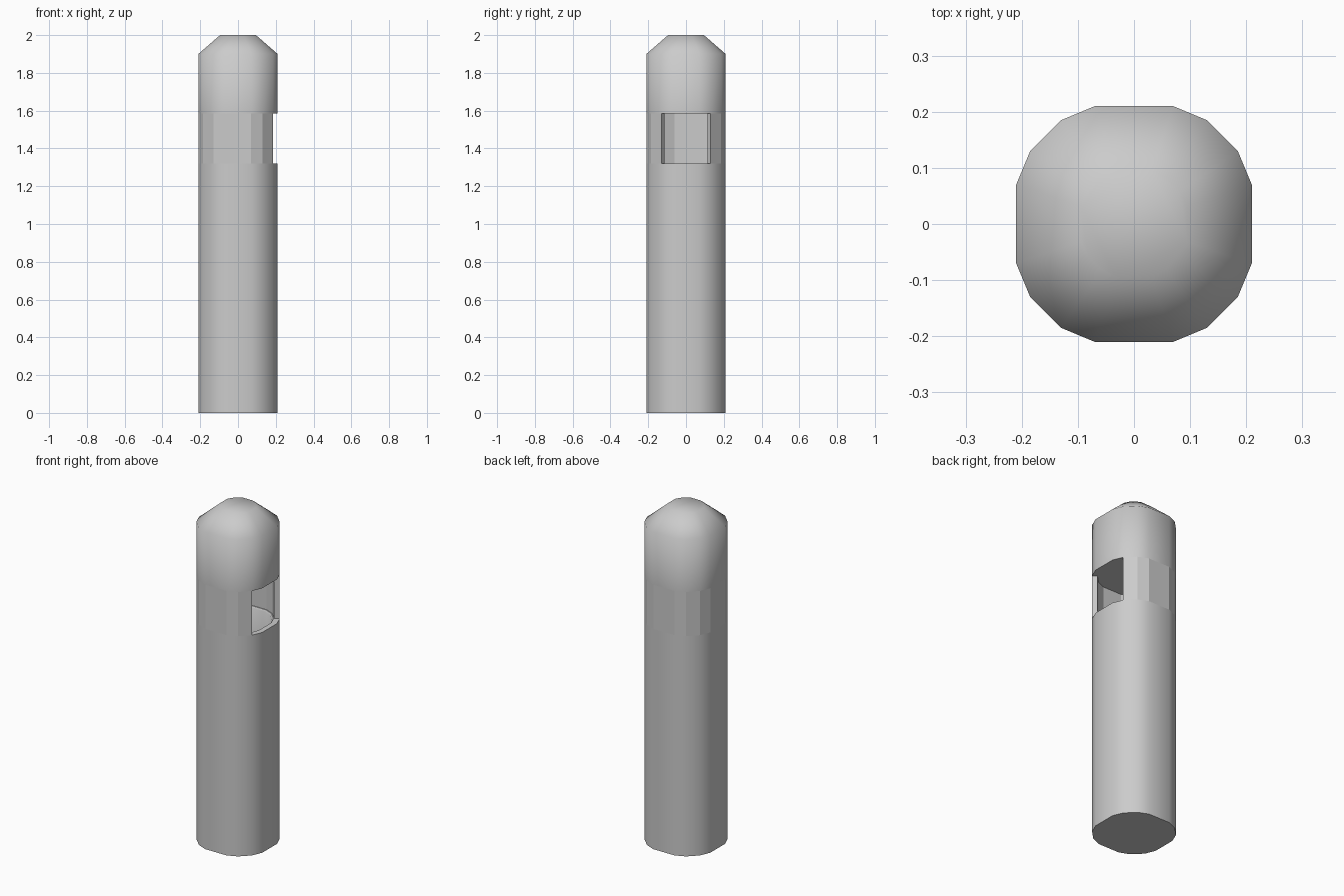
import bpy, bmesh, math

if "Cube" in bpy.data.objects:
    bpy.data.objects.remove(bpy.data.objects["Cube"])

# 16-sided rounded-square cross-section, counter-clockwise, first point at +x just below y = 0
quarter = [(0.21, 0.07), (0.185, 0.13), (0.13, 0.185), (0.07, 0.21)]
section = []
for k in range(4):
    c, s = round(math.cos(k * math.pi / 2)), round(math.sin(k * math.pi / 2))
    section += [(x * c - y * s, x * s + y * c) for x, y in quarter]
N = len(section)


def scaled(f):
    return [(x * f, y * f) for x, y in section]


def circle(r):
    return [(r * math.cos(a), r * math.sin(a)) for a in (math.atan2(y, x) for x, y in section)]


def finish(name, bm, angle):
    bmesh.ops.recalc_face_normals(bm, faces=bm.faces)
    mesh = bpy.data.meshes.new(name)
    bm.to_mesh(mesh)
    bm.free()
    ob = bpy.data.objects.new(name, mesh)
    bpy.context.collection.objects.link(ob)
    if angle:
        bpy.ops.object.select_all(action='DESELECT')
        ob.select_set(True)
        bpy.context.view_layer.objects.active = ob
        bpy.ops.object.shade_smooth_by_angle(angle=math.radians(angle))
    return ob


def loft(name, rings, angle):
    """Skin a list of (outline, z) rings and cap both ends."""
    bm = bmesh.new()
    loops = [[bm.verts.new((x, y, z)) for x, y in pts] for pts, z in rings]
    for a, b in zip(loops, loops[1:]):
        for i in range(N):
            j = (i + 1) % N
            bm.faces.new((a[i], a[j], b[j], b[i]))
    bm.faces.new(loops[0])
    bm.faces.new(loops[-1])
    return finish(name, bm, angle)


Z_LEDGE, Z_HEAD = 1.32, 1.585

# Post: closed base, ledge at the top with a stepped hollow inside
loft("post", [(section, 0), (section, Z_LEDGE), (scaled(0.85), Z_LEDGE),
              (scaled(0.82), Z_LEDGE - 0.01), (scaled(0.82), Z_LEDGE - 0.3)], 35)

# Lamp housing wall: C-shaped shell, open towards +x
bm = bmesh.new()
order = range(1, N - 2 + 1)
inner = scaled(0.87)
outline = [section[i] for i in order] + [inner[i] for i in reversed(order)]
n = len(outline)
low = [bm.verts.new((x, y, Z_LEDGE)) for x, y in outline]
high = [bm.verts.new((x, y, Z_HEAD)) for x, y in outline]
for i in range(n):
    j = (i + 1) % n
    bm.faces.new((low[i], low[j], high[j], high[i]))
finish("lamp_housing_wall", bm, 0)

# Head: straight sides, then a taper to a small round top
loft("head", [(section, Z_HEAD), (section, 1.9), (circle(0.1), 2.0)], 60)
